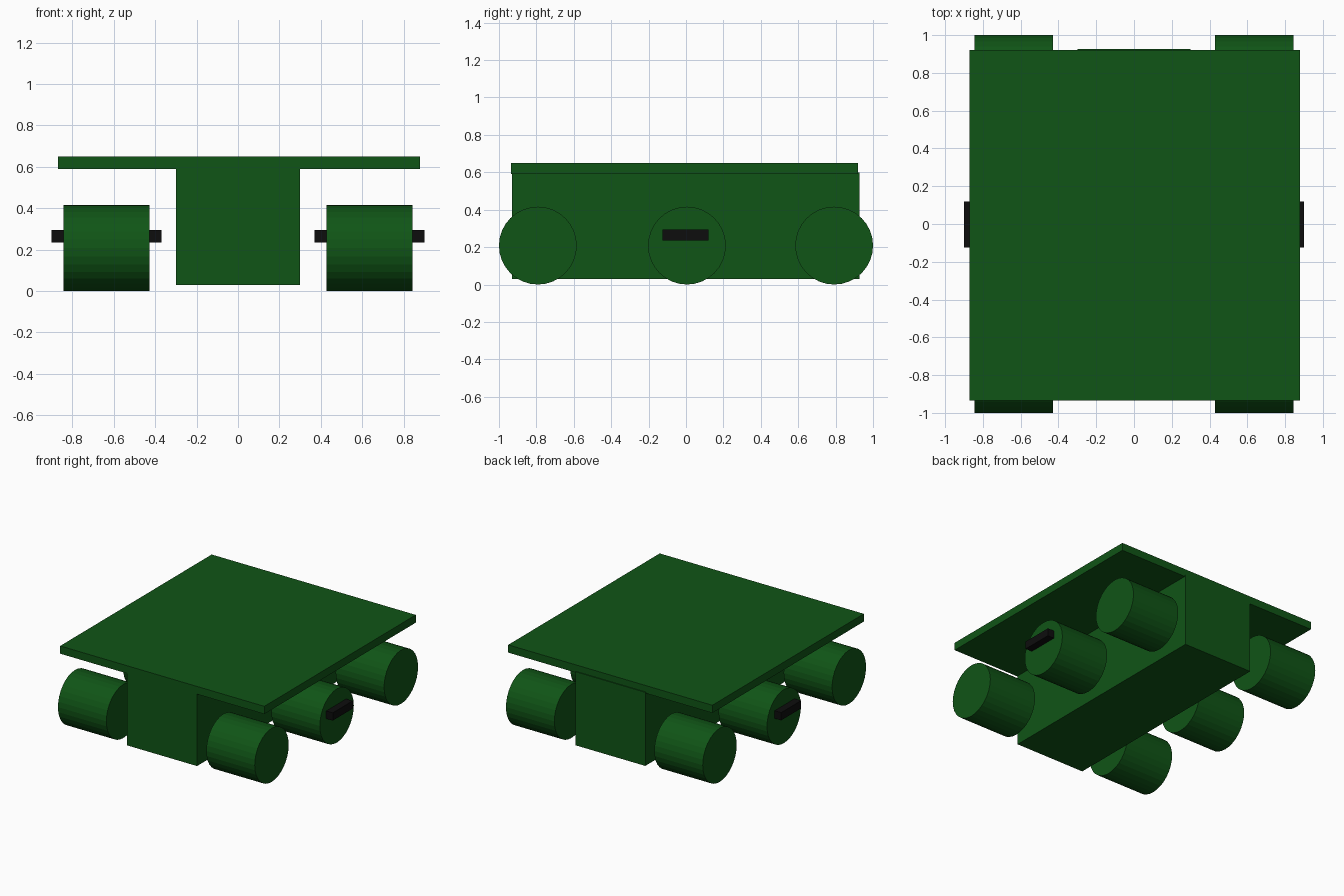
import bpy, math

if "Cube" in bpy.data.objects:
    bpy.data.objects.remove(bpy.data.objects["Cube"])


def material(name, rgb):
    m = bpy.data.materials.new(name)
    m.diffuse_color = (*rgb, 1)
    m.use_nodes = True
    m.node_tree.nodes["Principled BSDF"].inputs["Base Color"].default_value = m.diffuse_color
    return m


GREEN = material("dark_green", (0.005, 0.09, 0.008))
BLACK = material("black", (0.004, 0.004, 0.004))


def finish(name, mat):
    ob = bpy.context.object
    ob.name = name
    ob.data.materials.append(mat)
    return ob


def box(name, lo, hi, mat):
    bpy.ops.mesh.primitive_cube_add(size=1, location=[(a + b) / 2 for a, b in zip(lo, hi)])
    ob = finish(name, mat)
    ob.scale = [b - a for a, b in zip(lo, hi)]
    bpy.ops.object.transform_apply(location=False, rotation=False, scale=True)
    return ob


# Central body and top deck
box("body", (-0.30, -0.93, 0.03), (0.30, 0.927, 0.60), GREEN)
box("deck", (-0.87, -0.935, 0.59), (0.88, 0.92, 0.65), GREEN)

for side, s in (("left", -1), ("right", 1)):
    # Three wide wheels per side
    for place, y in (("front", -0.792), ("middle", 0.005), ("back", 0.792)):
        bpy.ops.mesh.primitive_cylinder_add(
            vertices=32, radius=0.208, depth=0.415,
            location=(s * 0.636, y, 0.208), rotation=(0, math.pi / 2, 0))
        finish(f"{side}_{place}_wheel", GREEN)
    # Flat bar through the middle wheel
    x0, x1 = sorted((s * 0.37, s * 0.90))
    box(f"{side}_axle_bar", (x0, -0.125, 0.235), (x1, 0.12, 0.295), BLACK)
